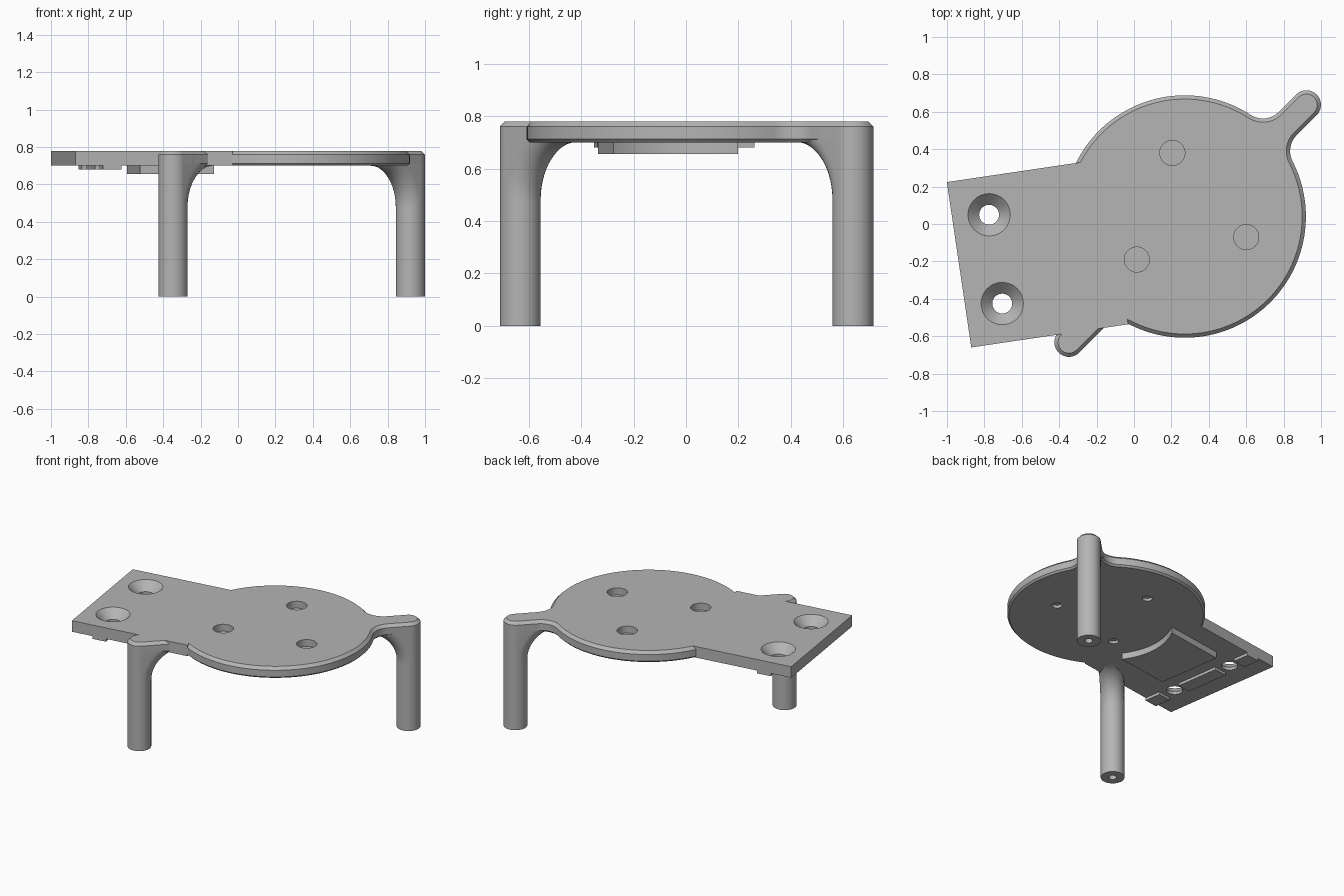
import bpy, bmesh
from math import sin, cos, pi, sqrt, atan2
from mathutils import Vector

if "Cube" in bpy.data.objects:
    bpy.data.objects.remove(bpy.data.objects["Cube"])

grey = bpy.data.materials.new("plain grey")
grey.use_nodes = True
grey.diffuse_color = (0.46, 0.46, 0.46, 1)
grey.node_tree.nodes["Principled BSDF"].inputs["Base Color"].default_value = grey.diffuse_color

TOP, UNDER, CHAMFER = 0.78, 0.70, 0.02
RIM = TOP - CHAMFER
CENTRE, DISC_R = Vector((0.271, 0.04)), 0.648
LEG_R, FILLET, ARCH = 0.078, 0.12, 0.22
AXIS, SIDE = Vector((1, 1)).normalized(), Vector((-1, 1)).normalized()
LINE = -0.038                       # sideways shift of the leg line from the disc centre
LEGS = {"back_leg": 0.882, "front_leg": -0.913}


def on_deck(along, across):
    return CENTRE + AXIS * along + SIDE * across


def on_plate(u, v):
    a = Vector((0.989, 0.146))
    return Vector((-0.87, -0.66)) + a * u + Vector((-a.y, a.x)) * v


def finish(name, bm):
    bmesh.ops.remove_doubles(bm, verts=bm.verts, dist=1e-5)
    bmesh.ops.recalc_face_normals(bm, faces=bm.faces)
    mesh = bpy.data.meshes.new(name)
    bm.to_mesh(mesh)
    bm.free()
    mesh.materials.append(grey)
    ob = bpy.data.objects.new(name, mesh)
    bpy.context.collection.objects.link(ob)
    return ob


def prism(name, points, z0, z1, top=0, bottom=0):
    """Extruded outline with optional chamfers on its top and bottom edges."""
    bm = bmesh.new()
    face = bm.faces.new([bm.verts.new((p.x, p.y, z0)) for p in points])
    ext = bmesh.ops.extrude_face_region(bm, geom=[face], use_keep_orig=True)
    bmesh.ops.translate(bm, vec=(0, 0, z1 - z0),
                        verts=[g for g in ext["geom"] if isinstance(g, bmesh.types.BMVert)])
    bmesh.ops.recalc_face_normals(bm, faces=bm.faces)
    for z, size in ((z1, top), (z0, bottom)):
        if size:
            rim = [e for e in bm.edges if all(abs(v.co.z - z) < 1e-5 for v in e.verts)]
            bmesh.ops.bevel(bm, geom=rim, offset=size, offset_type='OFFSET',
                            segments=1, affect='EDGES')
    return finish(name, bm)


def lathe(name, at, profile, steps=48):
    """Profile of (radius, height) turned about a vertical line."""
    bm = bmesh.new()
    verts = [bm.verts.new((at.x + r, at.y, z)) for r, z in profile]
    edges = [bm.edges.new(pair) for pair in zip(verts, verts[1:])]
    bmesh.ops.spin(bm, geom=verts + edges, cent=(at.x, at.y, 0), axis=(0, 0, 1),
                   angle=2 * pi, steps=steps)
    return finish(name, bm)


def cut(ob, at, profile):
    cutter = lathe("cutter", at, profile)
    cutter.hide_render = True
    mod = ob.modifiers.new("hole", 'BOOLEAN')
    mod.operation, mod.solver, mod.object = 'DIFFERENCE', 'EXACT', cutter
    bpy.context.view_layer.objects.active = ob
    bpy.ops.object.modifier_apply(modifier=mod.name)
    bpy.data.objects.remove(cutter)


def arc(c, r, a0, a1, n):
    return [c + Vector((cos(t), sin(t))) * r
            for t in (a0 + (a1 - a0) * i / n for i in range(n + 1))]


def sweep(start, end, sign):
    """End angle moved so that the turn goes in the wanted direction."""
    d = (end - start) % (2 * pi)
    return start + (d if sign > 0 else d - 2 * pi)


def angle(v):
    return atan2(v.y, v.x)


def arm_outline(tip, way):
    """Counter-clockwise outline of one arm with fillets into the disc."""
    parts = []
    for s in (-1, 1):                       # first edge met, then the second
        side = s * way
        lat = LINE + side * (LEG_R + FILLET)
        c = on_deck(way * sqrt((DISC_R + FILLET) ** 2 - lat ** 2), lat)
        a_disc, a_line = angle(CENTRE - c), angle(SIDE * -side)
        start, end = (a_disc, a_line) if s < 0 else (a_line, a_disc)
        parts.append(arc(c, FILLET, start, sweep(start, end, -1), 14))
    a0 = angle(SIDE * -way)
    return parts[0] + arc(on_deck(tip, LINE), LEG_R, a0, a0 + pi, 24) + parts[1]


# Round deck with two arms
arms = [arm_outline(LEGS["back_leg"], 1), arm_outline(LEGS["front_leg"], -1)]
outline = []
for arm, following in (arms, arms[::-1]):
    a0, a1 = angle(arm[-1] - CENTRE), angle(following[0] - CENTRE)
    outline += arm + arc(CENTRE, DISC_R, a0, sweep(a0, a1, 1), 60)[1:-1]
deck = prism("round_deck", outline, UNDER, TOP, CHAMFER, 0.012)

# Counterbored holes, with a thin skin between the two depths
for spot in ((0.205, 0.38), (0.6, -0.07), (0.015, -0.19)):
    cut(deck, Vector(spot), [(0, 0.73), (0.067, 0.73), (0.067, 0.8), (0, 0.8)])
    cut(deck, Vector(spot), [(0, 0.68), (0.033, 0.68), (0.033, 0.72), (0, 0.72)])

# Mounting plate with two countersunk holes
plate = prism("mounting_plate", [on_plate(0, 0), on_plate(0.85, 0),
                                 on_plate(0.73, 0.894), on_plate(0, 0.894)], UNDER, TOP)
for v in (0.208, 0.688):
    cut(plate, on_plate(0.198, v), [(0, 0.6), (0.053, 0.6), (0.053, 0.72),
                                    (0.113, TOP), (0.113, 0.8), (0, 0.8)])

# Locating pads under the plate
for name, v0, v1 in (("front_pad", 0, 0.12), ("middle_pad", 0.29, 0.61), ("back_pad", 0.774, 0.894)):
    prism(name, [on_plate(u, v) for u, v in ((0.15, v0), (0.25, v0), (0.25, v1), (0.15, v1))],
          0.68, UNDER + 0.005)

# Block under the plate, hollowed on the side toward the disc
hollow = []
for i in range(25):
    s = i / 12 - 1
    hollow.append(on_plate(0.81 + 0.02 * s - 0.07 * (1 - s * s), 0.508 + 0.237 * s))
prism("under_block", [on_plate(0.39, 0.745), on_plate(0.39, 0.271)] + hollow, 0.655, UNDER + 0.005)


def gusset(name, tip, way):
    """Rounded arch sweeping from the post up to the underside of the deck."""
    bm = bmesh.new()
    rings, big = [], ARCH + LEG_R
    for i in range(21):
        t = pi / 2 * i / 20
        run, z = big * (1 - cos(t)), UNDER - ARCH + big * sin(t)
        section = [(run, -LEG_R, RIM)]
        for j in range(17):
            f = pi * (j / 16 - 0.5)
            depth = LEG_R * cos(f)
            section.append((run + depth * cos(t), LEG_R * sin(f), min(RIM, z - depth * sin(t))))
        section.append((run, LEG_R, RIM))
        rings.append([bm.verts.new((*on_deck(tip - way * a, LINE + b), h)) for a, b, h in section])
    for r0, r1 in zip(rings, rings[1:]):
        for k in range(len(r0)):
            m = (k + 1) % len(r0)
            bm.faces.new((r0[k], r0[m], r1[m], r1[k]))
    bm.faces.new(rings[0])
    bm.faces.new(rings[-1])
    bmesh.ops.dissolve_degenerate(bm, dist=1e-5, edges=bm.edges)
    return finish(name, bm)


# Legs: round posts with a blind hole in the foot, and their arches
for name, tip in LEGS.items():
    lathe(name, on_deck(tip, LINE), [(0, 0.3), (0.026, 0.3), (0.026, 0),
                                     (LEG_R, 0), (LEG_R, RIM), (0, RIM)])
    gusset(name + "_arch", tip, 1 if tip > 0 else -1)

# Smooth curved walls, crisp edges
for ob in bpy.context.collection.objects:
    if ob.type == 'MESH' and grey.name in ob.data.materials:
        bpy.ops.object.select_all(action='DESELECT')
        ob.select_set(True)
        bpy.context.view_layer.objects.active = ob
        bpy.ops.object.shade_smooth_by_angle(angle=pi / 6)
